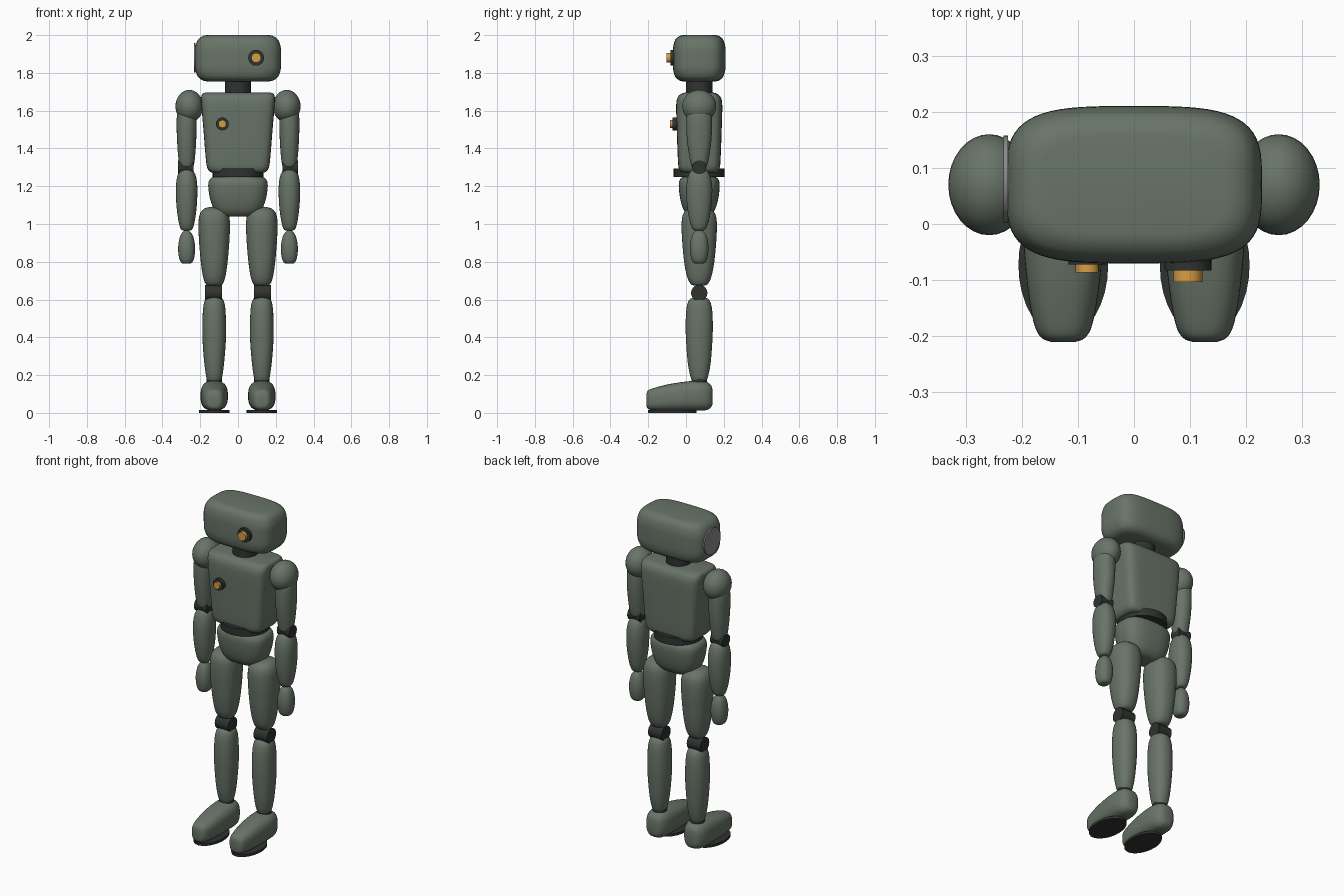
import bpy, bmesh, math
from mathutils import Matrix, Vector

def material(name, rgb):
    m = bpy.data.materials.new(name)
    m.diffuse_color = (*rgb, 1)
    return m

GREEN = material("grey green", (0.140, 0.174, 0.138))
DARK = material("dark rubber", (0.028, 0.033, 0.030))
AMBER = material("amber", (0.68, 0.34, 0.06))
GREY = material("plain grey", (0.25, 0.25, 0.25))
YC = 0.07  # body centre line in y

def finish(name, bm, mat, angle=40):
    bmesh.ops.recalc_face_normals(bm, faces=bm.faces)
    me = bpy.data.meshes.new(name)
    bm.to_mesh(me)
    bm.free()
    for p in me.polygons:
        p.use_smooth = True
    me.set_sharp_from_angle(angle=math.radians(angle))
    me.materials.append(mat)
    ob = bpy.data.objects.new(name, me)
    bpy.context.collection.objects.link(ob)
    return ob

def spline(secs, steps=3):
    """Catmull-Rom smoothing of a list of sections."""
    pts = [Vector(s) for s in secs]
    out = []
    for i in range(len(pts) - 1):
        a, b, c, d = pts[max(i - 1, 0)], pts[i], pts[i + 1], pts[min(i + 2, len(pts) - 1)]
        for k in range(steps):
            t = k / steps
            out.append(0.5 * (2 * b + (c - a) * t + (2 * a - 5 * b + 4 * c - d) * t * t
                              + (3 * b - a - 3 * c + d) * t ** 3))
    return out + [pts[-1]]

def loft(name, secs, mat=GREEN, x=0, n=2.0, along="z", sides=40):
    """Superellipse rings (position, half width, half depth, offset)."""
    bm = bmesh.new()
    rings = []
    for t, ru, rv, off in spline([tuple(s) + (0,) * (4 - len(s)) for s in secs]):
        ring = []
        for i in range(sides):
            a = 2 * math.pi * i / sides
            c, s = math.cos(a), math.sin(a)
            u = ru * math.copysign(abs(c) ** (2 / n), c)
            v = rv * math.copysign(abs(s) ** (2 / n), s) + off
            ring.append(bm.verts.new((x + u, YC + v, t) if along == "z" else (x + u, t, v)))
        rings.append(ring)
    for p, q in zip(rings, rings[1:]):
        for i in range(sides):
            j = (i + 1) % sides
            bm.faces.new((p[i], p[j], q[j], q[i]))
    bm.faces.new(rings[0])
    bm.faces.new(rings[-1])
    return finish(name, bm, mat, 60)

def cylinder(name, centre, radius, length, axis="Z", mat=DARK, scale=(1, 1, 1), sides=32):
    bm = bmesh.new()
    rot = {"X": Matrix.Rotation(math.pi / 2, 4, "Y"),
           "Y": Matrix.Rotation(math.pi / 2, 4, "X"), "Z": Matrix()}[axis]
    bmesh.ops.create_cone(bm, cap_ends=True, segments=sides, radius1=radius, radius2=radius,
                          depth=length,
                          matrix=Matrix.Translation(centre) @ Matrix.Diagonal((*scale, 1)) @ rot)
    return finish(name, bm, mat)

# head, wide rounded block
half = [(0.1225, 0.165, 0.088), (0.117, 0.188, 0.106), (0.098, 0.212, 0.127),
        (0.06, 0.226, 0.138), (0.02, 0.228, 0.14)]
loft("head", [(1.8775 - h, a, b) for h, a, b in half]
     + [(1.8775 + h, a, b) for h, a, b in reversed(half)], n=3.6, sides=64)
cylinder("head_side_plate", (-0.2285, 0.08, 1.88), 0.078, 0.008, "X", GREY)
cylinder("neck", (0, YC, 1.72), 0.07, 0.1)

# eye and chest lamp
cylinder("eye_housing", (0.096, -0.063, 1.88), 0.042, 0.04, "Y")
cylinder("eye_lens", (0.096, -0.083, 1.88), 0.026, 0.04, "Y", AMBER, sides=16)
cylinder("chest_lamp_housing", (-0.083, -0.055, 1.53), 0.034, 0.034, "Y")
cylinder("chest_lamp", (-0.083, -0.07, 1.53), 0.021, 0.032, "Y", AMBER, sides=16)

# torso, waist and pelvis
loft("torso", [(1.272, 0.135, 0.085), (1.277, 0.148, 0.097), (1.295, 0.162, 0.108),
               (1.34, 0.17, 0.113), (1.5, 0.183, 0.119), (1.63, 0.194, 0.122),
               (1.67, 0.195, 0.114), (1.688, 0.189, 0.098), (1.695, 0.175, 0.078)],
     n=5.5, sides=64)
cylinder("waist", (0, YC, 1.272), 0.135, 0.046)
loft("pelvis", [(1.04, 0.075, 0.04), (1.047, 0.1, 0.06), (1.075, 0.126, 0.083),
                (1.13, 0.147, 0.1), (1.19, 0.157, 0.108), (1.225, 0.155, 0.106),
                (1.245, 0.14, 0.094), (1.25, 0.12, 0.078)], n=2.8, sides=48)

for side, s in (("left", 1), ("right", -1)):
    # arm
    ax = 0.272 * s
    bm = bmesh.new()
    bmesh.ops.create_uvsphere(bm, u_segments=32, v_segments=16, radius=1,
                              matrix=Matrix.Translation((0.258 * s, YC, 1.623))
                              @ Matrix.Diagonal((0.073, 0.09, 0.087, 1)))
    finish(side + "_shoulder", bm, GREEN)
    loft(side + "_upper_arm", [(1.3, 0.03, 0.032), (1.31, 0.038, 0.042), (1.36, 0.045, 0.053),
                               (1.45, 0.051, 0.065), (1.55, 0.053, 0.068), (1.6, 0.045, 0.06),
                               (1.64, 0.02, 0.03)], x=ax, n=2.2)
    cylinder(side + "_elbow", (0.276 * s, YC, 1.3), 0.037, 0.082, "X")
    loft(side + "_forearm", [(0.965, 0.018, 0.02), (0.975, 0.032, 0.036), (1.02, 0.044, 0.052),
                             (1.1, 0.054, 0.065), (1.19, 0.057, 0.069), (1.25, 0.05, 0.06),
                             (1.28, 0.036, 0.044), (1.288, 0.022, 0.028)], x=ax, n=2.2)
    loft(side + "_hand", [(0.79, 0.018, 0.02), (0.797, 0.03, 0.033), (0.82, 0.04, 0.043),
                          (0.865, 0.045, 0.049), (0.91, 0.041, 0.046), (0.945, 0.03, 0.035),
                          (0.965, 0.012, 0.018)], x=ax, n=2.3)
    # leg
    lx = 0.126 * s
    loft(side + "_thigh", [(0.675, 0.03, 0.028), (0.682, 0.045, 0.045), (0.72, 0.059, 0.064),
                           (0.8, 0.071, 0.08), (0.92, 0.081, 0.091), (1.01, 0.083, 0.093),
                           (1.055, 0.075, 0.084), (1.08, 0.055, 0.06), (1.09, 0.025, 0.028)],
         x=lx, n=2.3)
    cylinder(side + "_knee", (0.129 * s, YC, 0.635), 0.043, 0.09, "X")
    loft(side + "_shin", [(0.165, 0.034, 0.034), (0.19, 0.042, 0.046), (0.26, 0.052, 0.06),
                          (0.37, 0.061, 0.069), (0.46, 0.063, 0.072), (0.55, 0.059, 0.068),
                          (0.595, 0.05, 0.055), (0.61, 0.035, 0.035)], x=lx, n=2.2)
    cylinder(side + "_ankle", (lx, YC, 0.17), 0.04, 0.03)
    # foot, lofted from toe to heel (y, half width, half height, centre height)
    loft(side + "_foot", [(-0.21, 0.022, 0.03, 0.068), (-0.202, 0.04, 0.048, 0.07),
                          (-0.175, 0.053, 0.058, 0.072), (-0.11, 0.064, 0.068, 0.08),
                          (-0.03, 0.071, 0.075, 0.087), (0.05, 0.072, 0.079, 0.091),
                          (0.1, 0.064, 0.077, 0.09), (0.13, 0.046, 0.062, 0.088),
                          (0.14, 0.025, 0.04, 0.085)], x=lx, n=2.7, along="y")
    cylinder(side + "_sole", (lx, -0.073, 0.007), 0.08, 0.014, scale=(1, 1.6, 1))
